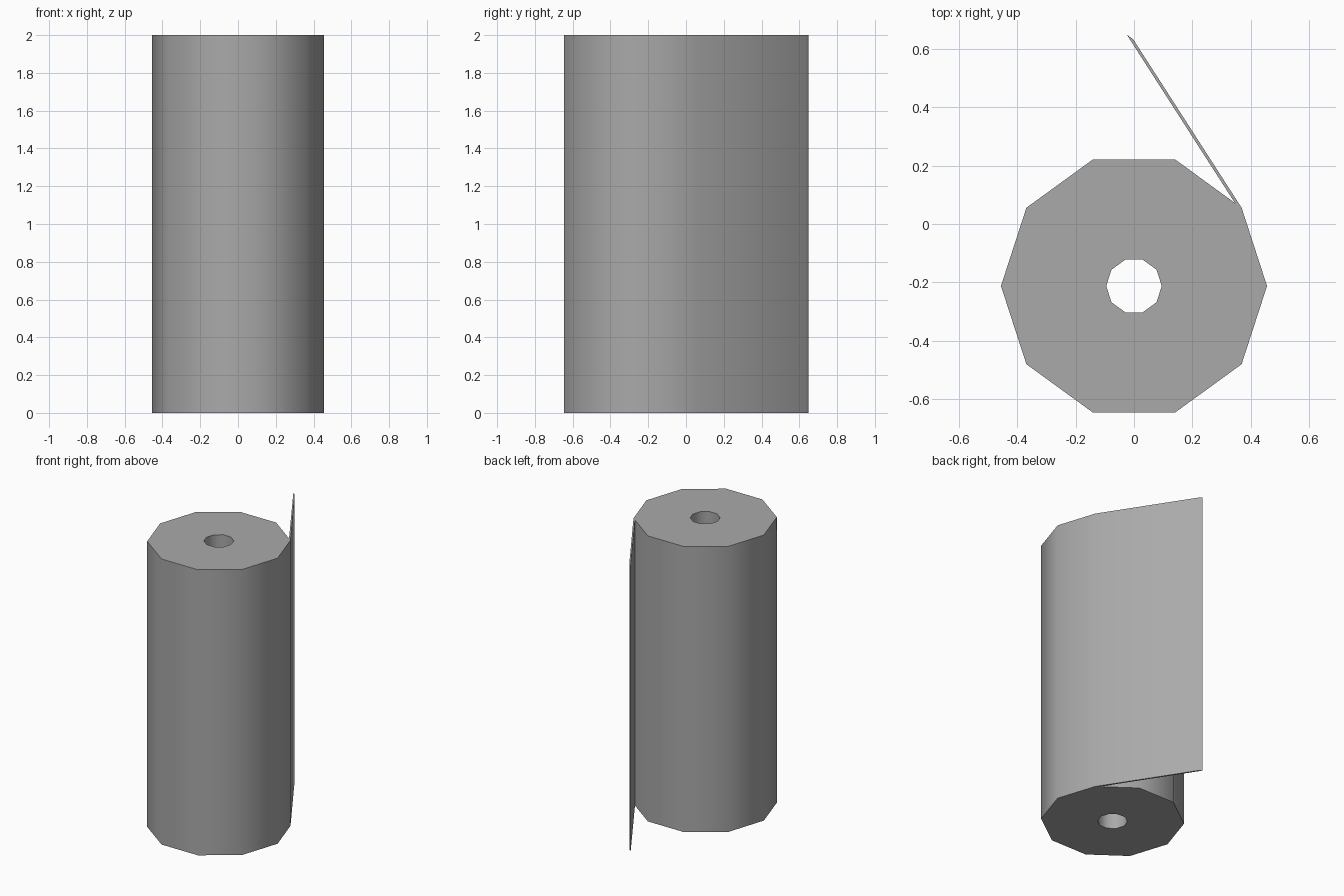
import bpy, bmesh
from math import radians, cos, sin, tau

cube = bpy.data.objects.get("Cube")
if cube:
    bpy.data.objects.remove(cube, do_unlink=True)

SIDES, HEIGHT, CENTRE_Y = 10, 2.0, -0.212

paper = bpy.data.materials.new("grey paper")
paper.use_nodes = True
grey = (0.4, 0.4, 0.4, 1)
paper.diffuse_color = grey
paper.node_tree.nodes["Principled BSDF"].inputs["Base Color"].default_value = grey


def ring(radius):
    return [(radius * cos(tau * i / SIDES), CENTRE_Y + radius * sin(tau * i / SIDES))
            for i in range(SIDES)]


# Cross-section: ten-sided roll, core hole and loose sheet end
outer, hole = ring(0.455), ring(0.095)
root = (0.345, 0.072)
tip = [(-0.003, 0.632), (-0.025, 0.648)]

cap_faces = []
for i in range(SIDES):
    j = (i + 1) % SIDES
    edge = [outer[i], root, outer[j]] if i == 1 else [outer[i], outer[j]]
    cap_faces.append(edge + [hole[j], hole[i]])
cap_faces.append([outer[1], *tip, root])
outline = outer[:2] + tip + [root] + outer[2:]

bm = bmesh.new()
levels = [{p: bm.verts.new((*p, z)) for p in outline + hole} for z in (0, HEIGHT)]
low, high = levels

# Flat ends
for face in cap_faces:
    bm.faces.new([high[p] for p in face])
    bm.faces.new([low[p] for p in reversed(face)])

# Outer wall with sheet, and core wall
for loop in (outline, hole[::-1]):
    for a, b in zip(loop, loop[1:] + loop[:1]):
        bm.faces.new([low[a], low[b], high[b], high[a]])

mesh = bpy.data.meshes.new("paper_roll")
bm.to_mesh(mesh)
bm.free()
mesh.materials.append(paper)
roll = bpy.data.objects.new("paper_roll", mesh)
bpy.context.collection.objects.link(roll)

# Round shading on the walls, crisp ends
bpy.ops.object.select_all(action="DESELECT")
roll.select_set(True)
bpy.context.view_layer.objects.active = roll
bpy.ops.object.shade_smooth_by_angle(angle=radians(45))
